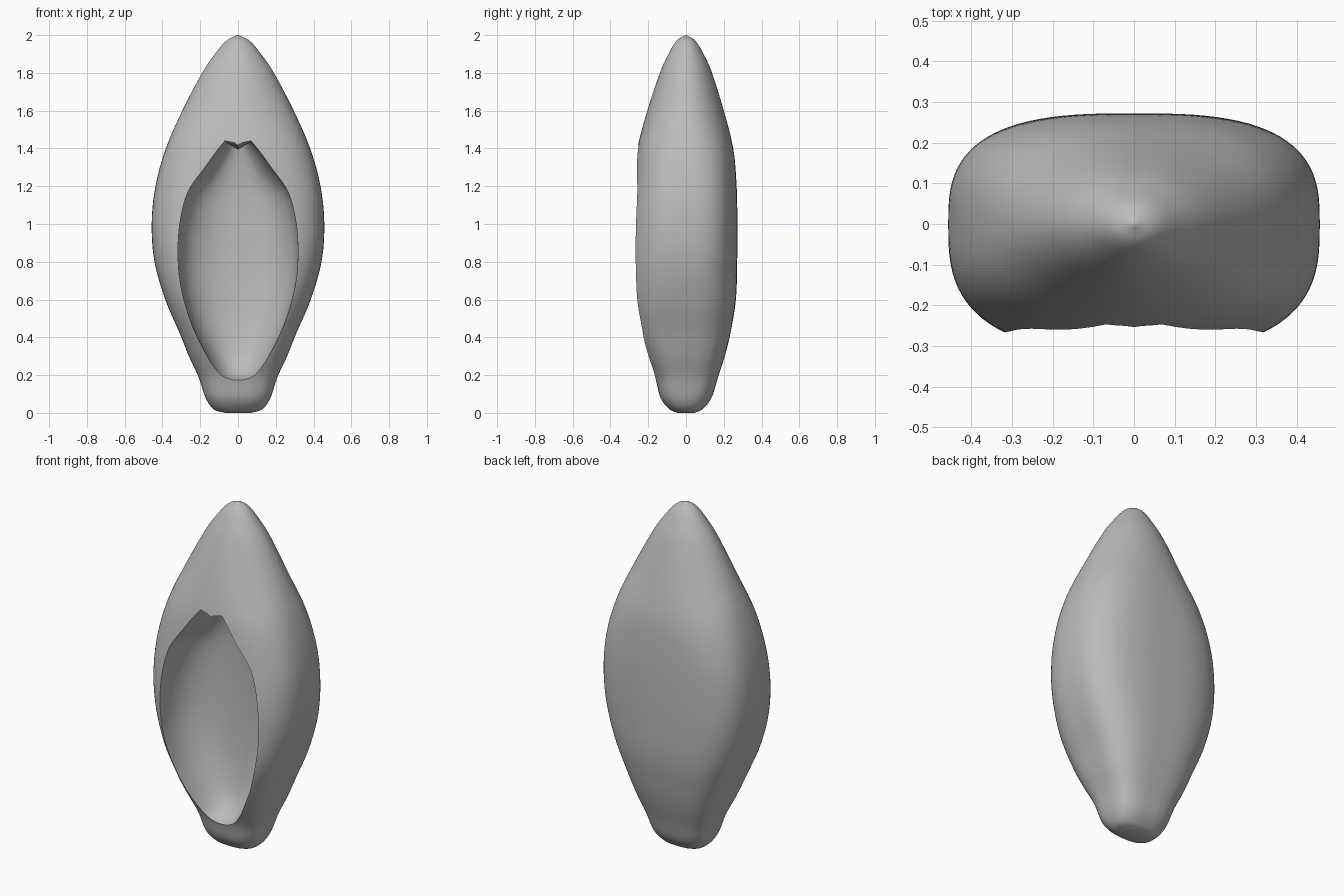
import bpy, bmesh
from math import cos, sin, pi, radians, copysign

default = bpy.data.objects.get("Cube")
if default:
    bpy.data.objects.remove(default, do_unlink=True)

grey = bpy.data.materials.new("shell grey")
grey.use_nodes = True
grey.diffuse_color = (0.5, 0.5, 0.5, 1)
grey.node_tree.nodes["Principled BSDF"].inputs["Base Color"].default_value = (0.5, 0.5, 0.5, 1)


def smooth_keys(keys, steps):
    """Catmull-Rom curve through tuples of section values."""
    first = [2 * a - b for a, b in zip(keys[0], keys[1])]
    last = [2 * a - b for a, b in zip(keys[-1], keys[-2])]
    pts = [first, *keys, last]
    out = []
    for i in range(1, len(pts) - 2):
        for s in range(steps):
            t = s / steps
            out.append([b + 0.5 * t * (c - a + t * (2 * a - 5 * b + 4 * c - d
                        + t * (3 * (b - c) + d - a)))
                        for a, b, c, d in zip(*pts[i - 1:i + 3])])
    return out + [list(keys[-1])]


def power(value, n):
    return copysign(abs(value) ** (2 / n), value)


def loft(name, rings):
    """Skin a stack of equal rings and close both ends."""
    bm = bmesh.new()
    rows = [[bm.verts.new(p) for p in ring] for ring in rings]
    n = len(rows[0])
    for low, high in zip(rows, rows[1:]):
        for i in range(n):
            j = (i + 1) % n
            bm.faces.new((low[i], low[j], high[j], high[i]))
    for row in (rows[0], rows[-1]):
        centre = bm.verts.new([sum(v.co[k] for v in row) / n for k in range(3)])
        for i in range(n):
            bm.faces.new((row[i], row[(i + 1) % n], centre))
    bmesh.ops.recalc_face_normals(bm, faces=bm.faces)
    mesh = bpy.data.meshes.new(name)
    bm.to_mesh(mesh)
    bm.free()
    obj = bpy.data.objects.new(name, mesh)
    bpy.context.collection.objects.link(obj)
    obj.data.materials.append(grey)
    return obj


# Pod shell: height, half width, front depth, back depth, squareness
SHELL = [
    (0, .07, .045, .045, 2.5), (.02, .13, .088, .088, 2.6), (.08, .172, .135, .135, 2.8),
    (.19, .209, .165, .17, 3), (.3, .26, .217, .205, 3), (.42, .308, .268, .235, 3),
    (.6, .385, .312, .264, 2.9), (.8, .442, .314, .271, 2.9), (1, .457, .302, .272, 2.9),
    (1.2, .437, .28, .268, 2.8), (1.4, .382, .257, .25, 2.5), (1.6, .295, .205, .2, 2.1),
    (1.8, .19, .138, .138, 2), (1.9, .122, .093, .093, 2), (1.97, .062, .05, .05, 2),
    (2, .003, .003, .003, 2),
]
SIDES = 96
rings = []
for z, w, front, back, n in smooth_keys(SHELL, 6):
    ring = []
    for i in range(SIDES):
        a = 2 * pi * i / SIDES
        y = power(sin(a), n)
        ring.append((w * power(cos(a), n), y * (back if y > 0 else front), z))
    rings.append(ring)
shell = loft("pod_shell", rings)

# Hollow: height, half width, floor position; open towards the front
HOLLOW = [
    (.165, .085, -.175), (.18, .105, -.145), (.2, .118, -.1), (.24, .14, -.06),
    (.32, .18, -.025), (.48, .25, .002), (.66, .3, .015), (.82, .317, .02),
    (1, .308, .02), (1.17, .265, .015), (1.3, .175, 0), (1.38, .118, -.015),
    (1.44, .07, -.03),
]
ARC = 32
rings = []
for z, w, floor in smooth_keys(HOLLOW, 5):
    edge = floor - .27
    ring = [(-w, -.5, z), (0, -.5, z), (w, -.5, z)]
    for i in range(ARC + 1):
        a = pi * i / ARC
        ring.append((w * power(cos(a), 2.4), edge + (floor - edge) * power(sin(a), 2.4), z))
    rings.append(ring)
# Pointed tab in the middle of the upper lip
rings[-1] = [(x, y, z - .045 * max(0, 1 - abs(x) / .07)) for x, y, z in rings[-1]]
hollow = loft("hollow_cutter", rings)
hollow.hide_render = True

# Cut the hollow, remove the cutter and smooth the surface
cut = shell.modifiers.new("hollow", "BOOLEAN")
cut.operation = "DIFFERENCE"
cut.solver = "EXACT"
cut.object = hollow
bpy.context.view_layer.objects.active = shell
shell.select_set(True)
bpy.ops.object.modifier_apply(modifier=cut.name)
bpy.data.objects.remove(hollow, do_unlink=True)
bpy.ops.object.shade_smooth_by_angle(angle=radians(40))
